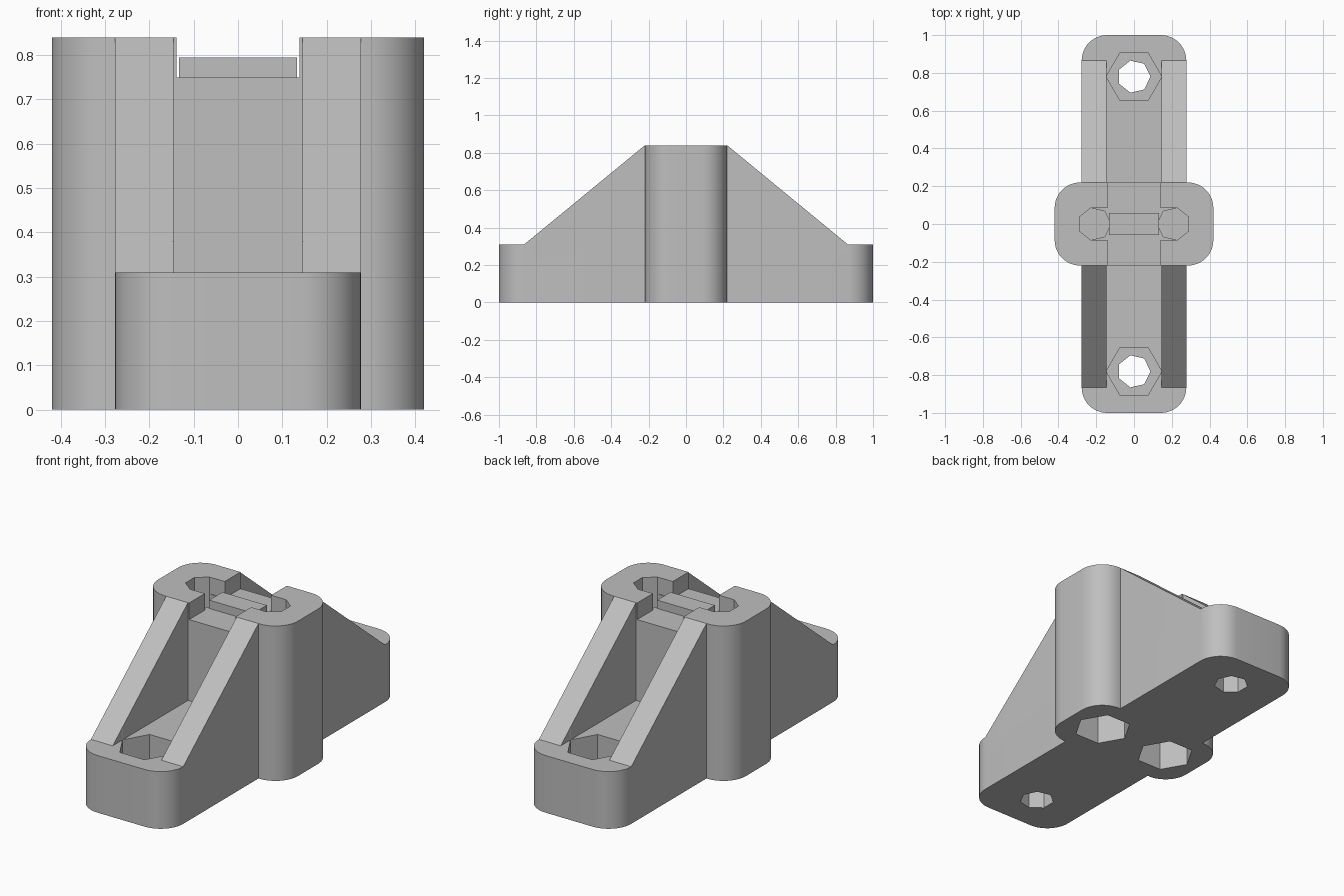
import bpy, bmesh, math

cube = bpy.data.objects.get("Cube")
if cube:
    bpy.data.objects.remove(cube, do_unlink=True)

grey = bpy.data.materials.new("grey plastic")
grey.use_nodes = True
GREY = (0.52, 0.52, 0.52, 1)
grey.diffuse_color = GREY
grey.node_tree.nodes["Principled BSDF"].inputs["Base Color"].default_value = GREY

BASE_X, BASE_Z = 0.277, 0.31
TOWER_X, TOWER_Y, TOWER_Z = 0.42, 0.22, 0.84
CORNER = 0.135
SLOT_Z = 0.75
BOLT_Y, ROD_X = 0.78, 0.21
NUT_R, BOLT_R = 0.147, 0.087


def extrude(name, points, offset):
    """Solid made by extruding a closed 3D outline along an offset."""
    bm = bmesh.new()
    face = bm.faces.new([bm.verts.new(p) for p in points])
    top = bmesh.ops.extrude_face_region(bm, geom=[face])["geom"]
    bmesh.ops.translate(bm, vec=offset, verts=[v for v in top if isinstance(v, bmesh.types.BMVert)])
    bmesh.ops.recalc_face_normals(bm, faces=bm.faces)
    mesh = bpy.data.meshes.new(name)
    bm.to_mesh(mesh)
    bm.free()
    mesh.materials.append(grey)
    obj = bpy.data.objects.new(name, mesh)
    bpy.context.collection.objects.link(obj)
    return obj


def rounded_block(name, hx, hy, height, radius, steps=12):
    points = []
    for i, (sx, sy) in enumerate([(1, 1), (-1, 1), (-1, -1), (1, -1)]):
        for k in range(steps + 1):
            a = math.pi / 2 * (i + k / steps)
            points.append((sx * (hx - radius) + radius * math.cos(a),
                           sy * (hy - radius) + radius * math.sin(a), 0))
    return extrude(name, points, (0, 0, height))


def box(name, hx, hy, z0, z1):
    return extrude(name, [(-hx, -hy, z0), (hx, -hy, z0), (hx, hy, z0), (-hx, hy, z0)],
                   (0, 0, z1 - z0))


def prism(name, sides, radius, x, y, z0, z1, flip=1):
    angles = [2 * math.pi * k / sides for k in range(sides)]
    return extrude(name, [(x + flip * radius * math.cos(a), y + radius * math.sin(a), z0)
                          for a in angles], (0, 0, z1 - z0))


def combine(target, tool, operation):
    """Apply a boolean and remove the helper."""
    tool.hide_render = True
    mod = target.modifiers.new("combine", "BOOLEAN")
    mod.operation, mod.solver, mod.object = operation, "EXACT", tool
    bpy.context.view_layer.objects.active = target
    bpy.ops.object.modifier_apply(modifier=mod.name)
    bpy.data.objects.remove(tool, do_unlink=True)


# Body: long foot plus central tower
body = rounded_block("bracket_body", BASE_X, 1, BASE_Z, CORNER)
combine(body, rounded_block("tower", TOWER_X, TOWER_Y, TOWER_Z, CORNER), "UNION")

# Four sloping ribs, rooted inside the foot and tower
for sx in (-1, 1):
    for sy in (-1, 1):
        x = 0.146 if sx > 0 else -BASE_X
        outline = [(0.15, 0.2), (0.865, 0.2), (0.865, BASE_Z), (TOWER_Y, TOWER_Z), (0.15, TOWER_Z)]
        rib = extrude("rib", [(x, sy * y, z) for y, z in outline], (BASE_X - 0.146, 0, 0))
        combine(body, rib, "UNION")

# Top slot and the wider channel joining the two rod holes
combine(body, box("slot_cutter", 0.139, 0.4, SLOT_Z, 1), "DIFFERENCE")
combine(body, box("channel_cutter", 0.225, 0.085, SLOT_Z, 1), "DIFFERENCE")

# Mirrored holes: bolts with nut pockets in the foot, rods in the tower
for s in (-1, 1):
    for cutter in (
        prism("bolt_cutter", 7, BOLT_R, 0, s * BOLT_Y, -0.1, 0.5),
        prism("nut_cutter", 6, NUT_R, 0, s * BOLT_Y, 0.13, 0.5),
        prism("rod_cutter", 7, BOLT_R, s * ROD_X, 0, 0.36, 1, -s),
        prism("rod_nut_cutter", 6, NUT_R, s * ROD_X, 0, -0.1, 0.3),
    ):
        combine(body, cutter, "DIFFERENCE")

# Raised bar in the slot
bar = box("slot_bar", 0.133, 0.057, SLOT_Z - 0.01, 0.795)

# Smooth the rounded corners only
bpy.ops.object.select_all(action="DESELECT")
body.select_set(True)
bpy.context.view_layer.objects.active = body
bpy.ops.object.shade_smooth_by_angle(angle=math.radians(25))
